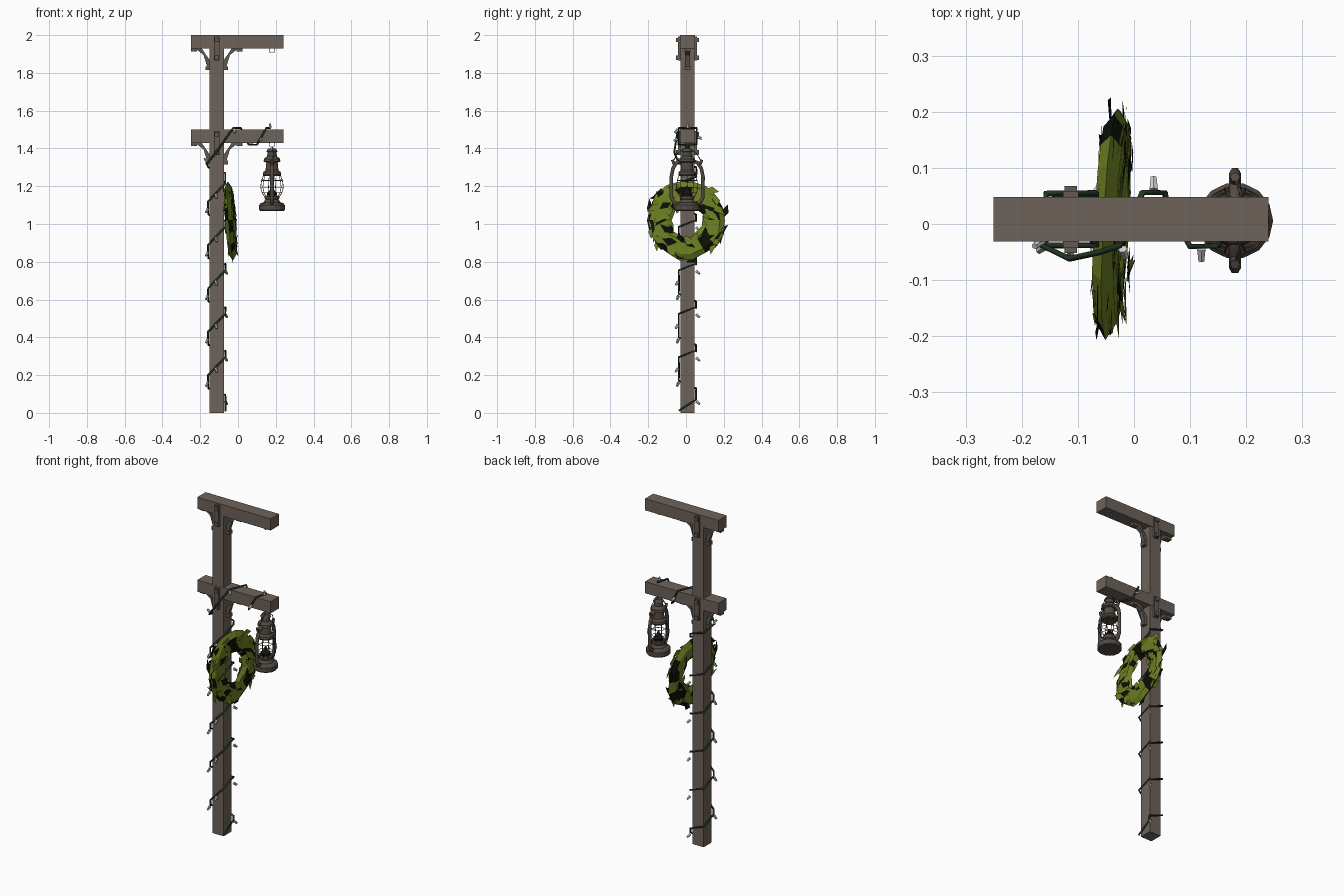
import bpy, bmesh, math, random
from mathutils import Vector, Matrix

if "Cube" in bpy.data.objects:
    bpy.data.objects.remove(bpy.data.objects["Cube"])
random.seed(7)

def mat(name, rgb):
    m = bpy.data.materials.new(name)
    m.diffuse_color = tuple((c / 255) ** 2.2 for c in rgb) + (1,)
    m.use_nodes = True
    m.node_tree.nodes["Principled BSDF"].inputs["Base Color"].default_value = m.diffuse_color
    return m

WOOD = mat("weathered_wood", (109, 99, 90))
IRON = mat("bracket_iron", (98, 90, 81))
METAL = mat("lantern_metal", (84, 76, 68))
DARK = mat("burner_black", (28, 27, 25))
CORD = mat("cord_green", (42, 58, 42))
BULB = mat("bulb_grey", (205, 208, 205))
LEAF = mat("leaf_green", (108, 126, 38))
SHADE = mat("leaf_dark", (20, 23, 14))

def finish(bm, name, *mats):
    me = bpy.data.meshes.new(name)
    bm.to_mesh(me)
    bm.free()
    for m in mats:
        me.materials.append(m)
    ob = bpy.data.objects.new(name, me)
    bpy.context.collection.objects.link(ob)
    return ob

def add_box(bm, x0, x1, y0, y1, z0, z1):
    M = Matrix.Translation(((x0 + x1) / 2, (y0 + y1) / 2, (z0 + z1) / 2)) @ \
        Matrix.Diagonal((x1 - x0, y1 - y0, z1 - z0, 1))
    bmesh.ops.create_cube(bm, size=1, matrix=M)

def box(name, m, *dims):
    bm = bmesh.new()
    add_box(bm, *dims)
    return finish(bm, name, m)

def tubes(name, m, paths, r, res=1):
    """Round tubes; a path is (points, closed)."""
    cu = bpy.data.curves.new(name, 'CURVE')
    cu.dimensions = '3D'
    cu.bevel_depth, cu.bevel_resolution, cu.use_fill_caps = r, res, True
    for pts, closed in paths:
        s = cu.splines.new('POLY')
        s.points.add(len(pts) - 1)
        for p, q in zip(s.points, pts):
            p.co = (*q, 1)
        s.use_cyclic_u = closed
    tmp = bpy.data.objects.new(name + "_curve", cu)
    bpy.context.collection.objects.link(tmp)
    me = bpy.data.meshes.new_from_object(tmp.evaluated_get(bpy.context.evaluated_depsgraph_get()))
    bpy.data.objects.remove(tmp)
    me.name = name
    me.materials.clear()
    me.materials.append(m)
    ob = bpy.data.objects.new(name, me)
    bpy.context.collection.objects.link(ob)

def lathe(name, m, prof, cx, cy, n=14):
    bm = bmesh.new()
    rings = [[bm.verts.new((cx + r * math.cos(2 * math.pi * i / n),
                            cy + r * math.sin(2 * math.pi * i / n), z)) for i in range(n)]
             for r, z in prof]
    for a, b in zip(rings, rings[1:]):
        for i in range(n):
            bm.faces.new((a[i], a[(i + 1) % n], b[(i + 1) % n], b[i]))
    bm.faces.new(rings[0][::-1])
    bm.faces.new(rings[-1])
    return finish(bm, name, m)

# Post and the two cross beams
PX, PY = -0.1125, 0.008
box("post", WOOD, -0.15, -0.075, -0.03, 0.046, 0, 1.94)
for name, z in (("top_beam", 1.93), ("lower_beam", 1.43)):
    box(name, WOOD, -0.25, 0.24, -0.031, 0.048, z, z + 0.07)

# Diagonal braces, bolts and front/back straps under each beam
for tag, z in (("top", 1.93), ("lower", 1.43)):
    bm = bmesh.new()
    for s in (-1, 1):
        prof = [(0.0375, -0.1), (0.0375, -0.062), (0.08, 0), (0.115, 0), (0.07, -0.035), (0.05, -0.1)]
        a, b = ([bm.verts.new((PX + s * x, PY + dy, z + dz)) for x, dz in prof] for dy in (-0.012, 0.012))
        bm.faces.new(a)
        bm.faces.new(b[::-1])
        for i in range(6):
            j = (i + 1) % 6
            bm.faces.new((a[j], a[i], b[i], b[j]))
        xs = sorted((PX + s * 0.036, PX + s * 0.06))
        add_box(bm, *xs, PY - 0.015, PY + 0.015, z - 0.115, z - 0.095)
        xs = sorted((PX + s * 0.105, PX + s * 0.135))
        add_box(bm, *xs, PY - 0.015, PY + 0.015, z - 0.016, z + 0.002)
        # strap on the front or back face
        ys = lambda d0, d1: sorted((PY + s * d0, PY + s * d1))
        add_box(bm, PX - 0.014, PX + 0.014, *ys(0.036, 0.051), z - 0.065, z + 0.062)
        for dz in (-0.05, 0.045):
            add_box(bm, PX - 0.011, PX + 0.011, *ys(0.045, 0.06), z + dz - 0.011, z + dz + 0.011)
    bmesh.ops.recalc_face_normals(bm, faces=bm.faces)
    finish(bm, tag + "_brackets", IRON)

# Hooks under both beams
def ring(cx, cy, cz, r, n=10):
    return ([(cx + r * math.cos(2 * math.pi * i / n), cy, cz + r * math.sin(2 * math.pi * i / n))
             for i in range(n)], True)
LX, LY = 0.18, 0.006
tubes("beam_hooks", BULB, [ring(LX, LY, 1.92, 0.015), ring(LX, LY, 1.42, 0.015)], 0.002)

# Lantern: tank, burner, chimney, cage, side tubes
lathe("lantern_tank", METAL, [(0.064, 1.07), (0.068, 1.075), (0.068, 1.1), (0.06, 1.11), (0.045, 1.115),
                              (0.035, 1.13), (0.04, 1.138), (0.04, 1.148), (0.025, 1.15)], LX, LY)
lathe("lantern_burner", DARK, [(0.026, 1.148), (0.028, 1.165), (0.012, 1.18), (0.005, 1.2)], LX, LY, 10)
lathe("lantern_chimney", METAL, [(0.044, 1.255), (0.048, 1.262), (0.046, 1.275), (0.034, 1.285), (0.03, 1.325),
                                 (0.045, 1.33), (0.042, 1.345), (0.026, 1.36), (0.024, 1.38),
                                 (0.03, 1.383), (0.02, 1.4)], LX, LY)
cage = [(0.036, 1.14), (0.052, 1.165), (0.06, 1.195), (0.055, 1.23), (0.043, 1.262)]
wires = [([(LX + r * math.cos(a), LY + r * math.sin(a), z) for r, z in cage], False)
         for a in [2 * math.pi * i / 10 for i in range(10)]]
wires += [([(LX + r * math.cos(i * math.pi / 7), LY + r * math.sin(i * math.pi / 7), z) for i in range(14)], True)
          for r, z in cage[1:4]]
tubes("lantern_cage", METAL, wires, 0.0018, 0)
side = [(0.045, 1.105), (0.07, 1.115), (0.083, 1.14), (0.084, 1.25), (0.075, 1.295), (0.055, 1.325), (0.025, 1.335)]
tubes("lantern_side_tubes", METAL, [([(LX, LY + s * y, z) for y, z in side], False) for s in (-1, 1)], 0.011)
tubes("lantern_ears", METAL, [([(LX, LY + s * 0.068, 1.315), (LX, LY + s * 0.078, 1.34)], False)
                              for s in (-1, 1)], 0.009)
tubes("lantern_bail", METAL, [([(LX, LY - 0.075, 1.33), (LX + .01, LY - 0.05, 1.375), (LX, LY, 1.41),
                               (LX + .01, LY + 0.05, 1.375), (LX, LY + 0.075, 1.33)], False)], 0.0022, 0)

# Light cord: square spiral up the post, then around the lower beam
path = [(-0.067, -0.038, 0.012), (-0.067, 0.053, 0.07)]
for k in range(5):
    z = 0.07 + 0.23 * k
    path += [(-0.067, 0.053, z + 0.025), (-0.157, 0.053, z + 0.06), (-0.158, -0.038, z + 0.1),
             (-0.158, -0.038, z + 0.13), (-0.115, -0.038, z + 0.175), (-0.067, -0.038, z + 0.225),
             (-0.067, 0.053, z + 0.26)]
path += [(-0.067, 0.055, 1.27), (-0.157, 0.055, 1.3), (-0.165, -0.038, 1.32), (-0.115, -0.062, 1.38),
         (-0.06, -0.05, 1.46), (-0.025, -0.038, 1.508), (0.015, 0.056, 1.508), (0.055, 0.056, 1.422),
         (0.06, 0.03, 1.42), (0.1, -0.04, 1.42), (0.15, -0.039, 1.508), (0.17, 0.03, 1.508)]
tubes("light_cord", CORD, [(path, False)], 0.0055)

# Bulbs along the cord
bm = bmesh.new()
def bulb(p, d):
    d = Vector(d).normalized()
    M = Matrix.Translation(Vector(p) + d * 0.011) @ d.to_track_quat('Z', 'Y').to_matrix().to_4x4()
    bmesh.ops.create_cone(bm, cap_ends=True, segments=6, radius1=0.0085, radius2=0.006, depth=0.024, matrix=M)
for k in range(5):
    z = 0.07 + 0.23 * k
    bulb((-0.16, -0.04, z + 0.09), (-0.5, -0.4, -1))
    bulb((-0.115, -0.042, z + 0.165), (0.1, -0.6, -0.8))
    bulb((-0.067, 0.056, z - 0.01), (0.4, 0.7, -0.6))
for p, d in (((-0.165, -0.03, 1.33), (-0.5, -0.4, 0.7)), ((-0.02, -0.045, 1.5), (0.2, -0.6, -0.7)),
             ((0.035, 0.062, 1.46), (0, 1, -0.4)), ((0.12, -0.045, 1.45), (0, -1, -0.5)),
             ((0.17, 0.01, 1.508), (0, 0, 1))):
    bulb(p, d)
finish(bm, "bulbs", BULB)

# Wreath: jittered low-poly ring covered in leaf shards; built facing +x
bm = bmesh.new()
N, K = 18, 6
rings = []
for i in range(N):
    a = 2 * math.pi * i / N
    R = 0.147 + random.uniform(-0.006, 0.006)
    row = []
    for k in range(K):
        t = 2 * math.pi * k / K
        rr = R + math.cos(t) * (0.062 + random.uniform(-0.007, 0.007))
        row.append(bm.verts.new((math.sin(t) * 0.022, rr * math.cos(a), rr * math.sin(a))))
    rings.append(row)
for i in range(N):
    for k in range(K):
        a, b = rings[i], rings[(i + 1) % N]
        f = bm.faces.new((a[k], b[k], b[(k + 1) % K], a[(k + 1) % K]))
        f.material_index = int(random.random() < 0.2)
for n in range(130):
    a = random.uniform(0, 2 * math.pi)
    r = random.uniform(0.1, 0.2)
    edge = r > 0.178
    out = Vector((0, math.cos(a), math.sin(a)))
    tan = Vector((0, -math.sin(a), math.cos(a))) * random.choice((-1, 1))
    x = random.choice((-1, 1)) * random.uniform(0.014, 0.026) * (0.5 if edge else 1)
    base = out * r + Vector((x, 0, 0))
    length, w = random.uniform(0.05, 0.1), random.uniform(0.012, 0.026)
    tip = base + tan * length + out * random.uniform(-0.005, 0.028)
    tip.x *= random.uniform(0.7, 1.4)
    rad = math.hypot(tip.y, tip.z)
    if rad > 0.232:
        tip.y *= 0.232 / rad
        tip.z *= 0.232 / rad
    mid = base + tan * length * 0.45
    pts = [base - out * w * 0.6, mid - out * w, tip, mid + out * w]
    f = bm.faces.new([bm.verts.new(p) for p in pts])
    f.normal_update()
    if f.normal.x * x < 0:
        f.normal_flip()
    f.material_index = int(random.random() < (0.45 if edge else 0.28))
wreath = finish(bm, "wreath", LEAF, SHADE)
wreath.location = (-0.04, 0.004, 1.02)
wreath.rotation_euler = (0, math.radians(-4), math.radians(-3))
